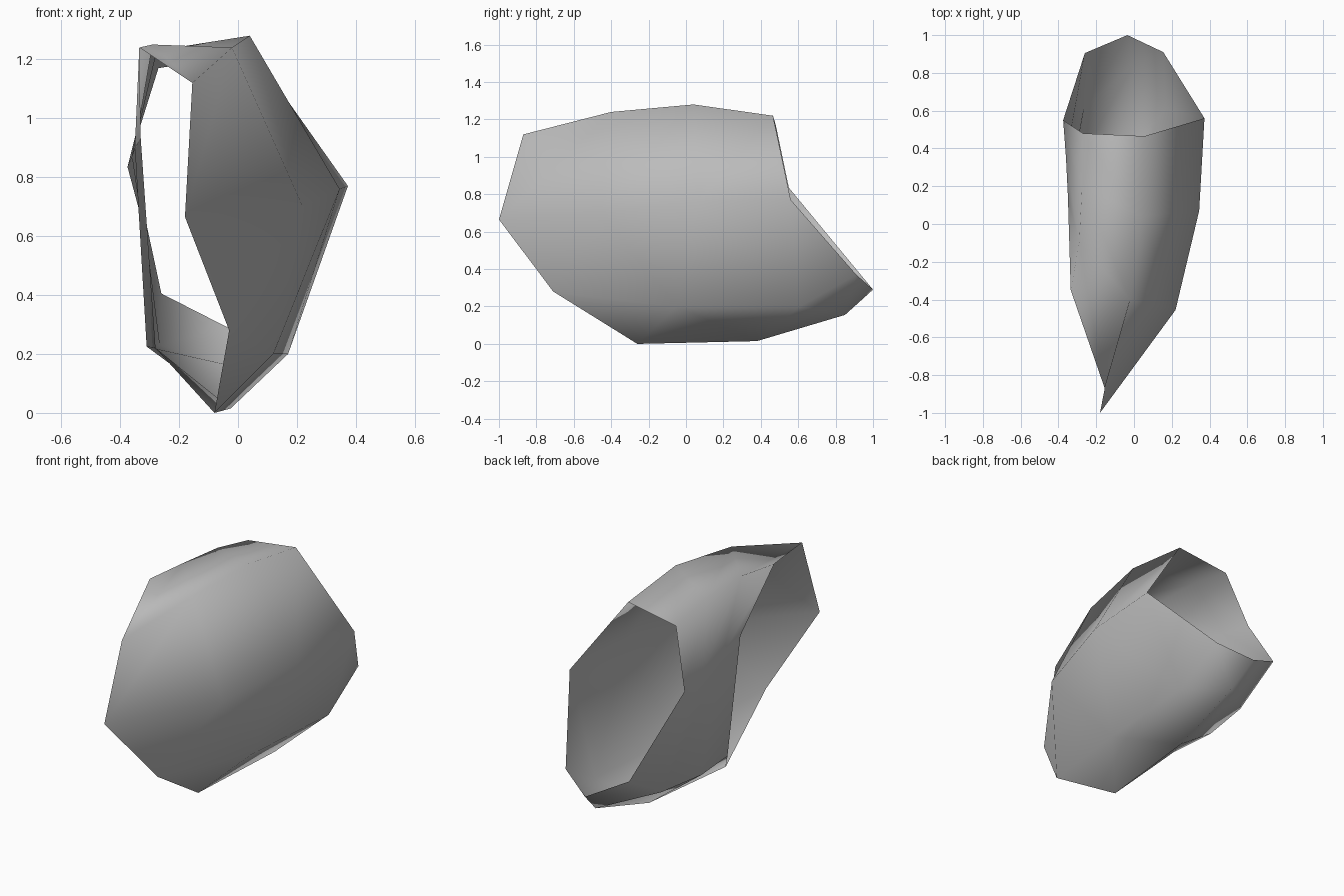
import bpy
import bmesh

cube = bpy.data.objects.get("Cube")
if cube:
    bpy.data.objects.remove(cube, do_unlink=True)


def make_material(name, colour):
    material = bpy.data.materials.new(name)
    material.use_nodes = True
    material.diffuse_color = colour
    shader = next(n for n in material.node_tree.nodes if n.type == "BSDF_PRINCIPLED")
    shader.inputs["Base Color"].default_value = colour
    return material


def loft_between_rails(name, rails, material):
    """Skin an open sleeve across a closed loop of lengthwise rails."""
    bm = bmesh.new()
    rows = [[bm.verts.new(point) for point in rail] for rail in rails]
    for rail, neighbour in zip(rows, rows[1:] + rows[:1]):
        for i in range(len(rail) - 1):
            bm.faces.new((rail[i], rail[i + 1], neighbour[i + 1], neighbour[i]))
    for face in bm.faces:
        face.smooth = True
    mesh = bpy.data.meshes.new(name)
    bm.to_mesh(mesh)
    bm.free()
    mesh.materials.append(material)
    shell = bpy.data.objects.new(name, mesh)
    bpy.context.collection.objects.link(shell)
    return shell


# Lengthwise rails, each running from the back rim to the front rim
crown = [(.055, .465, 1.22), (.04, .04, 1.28), (-.02, -.4, 1.24), (-.155, -.87, 1.12)]
left_side = [(.373, .56, .77), (.345, .07, .76), (.22, -.455, .7), (-.18, -1, .665)]
left_keel = [(.155, .91, .37), (.17, .61, .2), (.12, -.05, .2), (-.03, -.71, .28)]
keel = [(-.035, 1, .29), (0, .85, .155), (-.025, .38, .015), (-.08, -.26, 0)]
right_keel = [(-.26, .905, .405), (-.265, .61, .23), (-.31, .3, .225), (-.28, .01, .22)]
right_side = [(-.375, .55, .835), (-.36, .35, .87), (-.35, .15, .9), (-.33, -.04, .93)]
right_crown = [(-.27, .48, 1.17), (-.275, .2, 1.23), (-.29, -.1, 1.25), (-.335, -.35, 1.24)]

# Thin open sleeve with a single smooth skin
grey = make_material("plain grey", (.5, .5, .5, 1))
loft_between_rails(
    "open_shell",
    [crown, left_side, left_keel, keel, right_keel, right_side, right_crown],
    grey,
)
